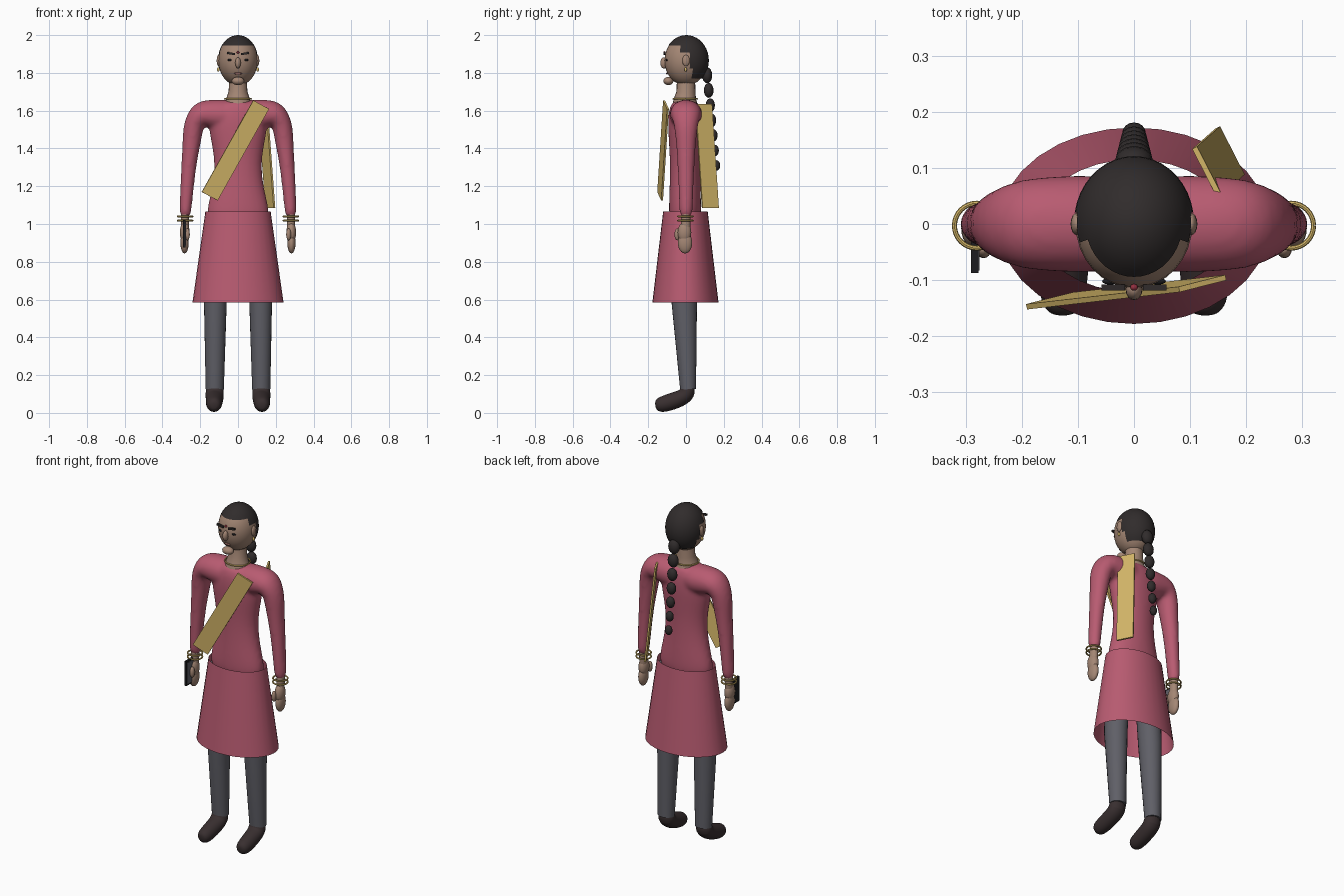
import bpy, bmesh, math
from mathutils import Vector, Matrix

old = bpy.data.objects.get("Cube")
if old:
    bpy.data.objects.remove(old)


def material(name, r, g, b):
    m = bpy.data.materials.new(name)
    m.use_nodes = True
    m.diffuse_color = (r, g, b, 1)
    node = next(n for n in m.node_tree.nodes if n.type == "BSDF_PRINCIPLED")
    node.inputs["Base Color"].default_value = (r, g, b, 1)
    node.inputs["Roughness"].default_value = 0.8
    return m


PINK = material("rose_cloth", 0.48, 0.105, 0.165)
GOLD = material("gold", 0.66, 0.47, 0.14)
SKIN = material("skin", 0.37, 0.24, 0.175)
HAIR = material("dark_hair", 0.03, 0.025, 0.025)
GREY = material("grey_trousers", 0.115, 0.115, 0.135)
SHOE = material("dark_shoe", 0.04, 0.028, 0.029)
BLACK = material("black", 0.012, 0.012, 0.014)
RED = material("red_mark", 0.3, 0.03, 0.05)
LIP = material("lip", 0.3, 0.13, 0.11)


def finish(name, bm, mat, smooth=True):
    bmesh.ops.recalc_face_normals(bm, faces=bm.faces)
    mesh = bpy.data.meshes.new(name)
    bm.to_mesh(mesh)
    bm.free()
    mesh.materials.append(mat)
    ob = bpy.data.objects.new(name, mesh)
    bpy.context.collection.objects.link(ob)
    if smooth:
        bpy.ops.object.select_all(action="DESELECT")
        ob.select_set(True)
        bpy.context.view_layer.objects.active = ob
        bpy.ops.object.shade_smooth_by_angle(angle=math.radians(40))
    return ob


def loft(bm, path, side, sides=20, caps=True):
    """Elliptical rings along a path of (x, y, z, radius_along_side, radius_across)."""
    pts = [Vector(p[:3]) for p in path]
    rings = []
    for i, p in enumerate(path):
        t = (pts[min(i + 1, len(pts) - 1)] - pts[max(i - 1, 0)]).normalized()
        u = Vector(side)
        u = (u - t * u.dot(t)).normalized()
        v = t.cross(u)
        ring = []
        for k in range(sides):
            a = math.tau * k / sides
            ring.append(bm.verts.new(pts[i] + u * p[3] * math.cos(a) + v * p[4] * math.sin(a)))
        rings.append(ring)
    for a, b in zip(rings, rings[1:]):
        for k in range(sides):
            j = (k + 1) % sides
            bm.faces.new((a[k], a[j], b[j], b[k]))
    if caps:
        bm.faces.new(rings[0])
        bm.faces.new(rings[-1])


def tube(name, path, side, mat, subdivide=0, **kw):
    bm = bmesh.new()
    loft(bm, path, side, **kw)
    ob = finish(name, bm, mat)
    if subdivide:
        ob.modifiers.new("round", "SUBSURF").levels = subdivide
        ob.modifiers["round"].render_levels = subdivide
    return ob


def ball(name, centre, radii, mat, keep=None, seg=24):
    bm = bmesh.new()
    bmesh.ops.create_uvsphere(bm, u_segments=seg, v_segments=seg // 2, radius=1,
                              matrix=Matrix.Translation(centre) @ Matrix.Diagonal((*radii, 1)))
    if keep:
        gone = [f for f in bm.faces if not keep(f.calc_center_median())]
        bmesh.ops.delete(bm, geom=gone, context="FACES")
    return finish(name, bm, mat)


def plate(name, start, end, width, thick, mat):
    """Flat strip from start to end, spanning the width vector."""
    a, b, w = Vector(start), Vector(end), Vector(width)
    n = (b - a).cross(w).normalized() * thick
    m = Matrix((b - a, w, n)).transposed().to_4x4()
    bm = bmesh.new()
    bmesh.ops.create_cube(bm, size=1, matrix=Matrix.Translation((a + b) / 2) @ m)
    return finish(name, bm, mat, smooth=False)


def ring(name, centre, rx, ry, minor, mat):
    path = [(centre[0] + rx * math.cos(a), centre[1] + ry * math.sin(a), centre[2], minor, minor)
            for a in (math.tau * i / 32 for i in range(33))]
    return tube(name, path, (0, 0, 1), mat, sides=8, caps=False)


X, Y = (1, 0, 0), (0, 1, 0)

# Shirt: torso and sleeves blended into one surface
bm = bmesh.new()
torso = [(0.98, .16, .08), (1.07, .172, .088), (1.2, .133, .082), (1.35, .122, .08),
         (1.5, .16, .092), (1.6, .155, .09), (1.662, .085, .065)]
loft(bm, [(0, -.005, z, rx, ry) for z, rx, ry in torso], X)
sleeve = [(0, 1.575, .09, .085), (.12, 1.578, .088, .083), (.205, 1.587, .082, .073),
          (.236, 1.53, .064, .057), (.247, 1.42, .052, .048), (.262, 1.3, .044, .039),
          (.277, 1.1, .037, .034), (.28, 1.03, .034, .03)]
for s in (1, -1):
    loft(bm, [(s * x, 0, z, ry, rx) for x, z, ry, rx in sleeve], Y)
shirt = finish("shirt", bm, PINK)
shirt.modifiers.new("round", "SUBSURF").levels = 2
shirt.modifiers["round"].render_levels = 2
remesh = shirt.modifiers.new("blend", "REMESH")
remesh.mode = "VOXEL"
remesh.voxel_size = 0.011
remesh.use_smooth_shade = True
soften = shirt.modifiers.new("soften", "SMOOTH")
soften.iterations = 6

# Open skirt
tube("skirt", [(0, -.003, 1.065, .173, .118), (0, -.003, .585, .241, .175)], X, PINK,
     sides=32, caps=False)

# Neck and necklace
tube("neck", [(0, -.005, 1.63, .075, .068), (0, -.005, 1.665, .062, .058),
              (0, 0, 1.70, .05, .05), (0, 0, 1.78, .045, .048)], X, SKIN)
ring("necklace", (0, -.004, 1.662), .07, .064, .004, GOLD)

# Head and hair
ball("head", (0, 0, 1.865), (.104, .114, .132), SKIN, seg=32)
ball("hair", (0, .002, 1.865), (.107, .119, .135), HAIR, seg=40, keep=lambda c:
     c.z > 1.94 or (c.y > -.03 and c.z > 1.91) or (c.y > .028 and c.z > 1.768))
for i in range(7):
    f = i / 6
    ball(f"braid_bead_{i + 1}", (0, .112 + .05 * f, 1.787 - .477 * f),
         (.034 - .013 * f, .027 - .008 * f, .042 - .014 * f), HAIR, seg=16)

# Face
ball("nose", (0, -.117, 1.853), (.015, .019, .03), SKIN, seg=16)
ball("chin", (0, -.093, 1.757), (.034, .027, .022), SKIN, seg=16)
ball("mouth", (0, -.1, 1.797), (.022, .005, .006), LIP, seg=12)
ball("forehead_dot", (0, -.113, 1.908), (.007, .006, .007), RED, seg=12)

for s, tag in ((1, "left"), (-1, "right")):
    ball(f"{tag}_eye", (s * .042, -.102, 1.868), (.015, .006, .006), BLACK, seg=12)
    plate(f"{tag}_brow", (s * .016, -.113, 1.899), (s * .058, -.113, 1.906),
          (0, 0, .011), .011, HAIR)
    ball(f"{tag}_ear", (s * .102, 0, 1.865), (.011, .02, .03), SKIN, seg=16)
    ball(f"{tag}_earring", (s * .104, -.002, 1.818), (.007, .007, .012), GOLD, seg=12)

    # Hands and bangles
    tube(f"{tag}_wrist", [(s * .28, 0, 1.07, .022, .024), (s * .282, -.004, .92, .02, .026)], X, SKIN)
    ball(f"{tag}_palm", (s * .282, -.008, .955), (.026, .036, .055), SKIN)
    ball(f"{tag}_fingers", (s * .283, -.005, .9), (.022, .038, .056), SKIN)
    ball(f"{tag}_thumb", (s * .268, -.046, .945), (.013, .015, .032), SKIN, seg=16)
    for k, z in enumerate((1.018, 1.04)):
        ring(f"{tag}_bangle_{k + 1}", (s * .28, -.003, z), .04, .04, .0045, GOLD)

    # Legs and shoes
    tube(f"{tag}_leg", [(s * .1, -.012, 1.02, .072, .07), (s * .12, -.009, .58, .06, .067),
                        (s * .123, .011, .125, .048, .042)], X, GREY, sides=24)
    tube(f"{tag}_shoe", [(s * .123, .011, .155, .044, .038), (s * .123, .009, .1, .05, .045),
                         (s * .124, -.03, .075, .047, .046), (s * .127, -.115, .047, .044, .045),
                         (s * .127, -.148, .041, .036, .037), (s * .127, -.163, .039, .018, .019)],
         X, SHOE, subdivide=2)

# Sash: front and back panels
plate("sash_front", (.122, -.106, 1.632), (-.15, -.137, 1.147), (.083, .021, -.045), .0098, GOLD)
plate("sash_back", (.13, .093, 1.635), (.171, .129, 1.085), (.044, -.086, 0), .0098, GOLD)

# Phone in the right hand
plate("phone", (-.284, -.05, 1.02), (-.284, -.05, .875), (0, .074, 0), .013, BLACK)
plate("phone_screen", (-.2765, -.05, 1.01), (-.2765, -.05, .885), (0, .066, 0), .003, GREY)
